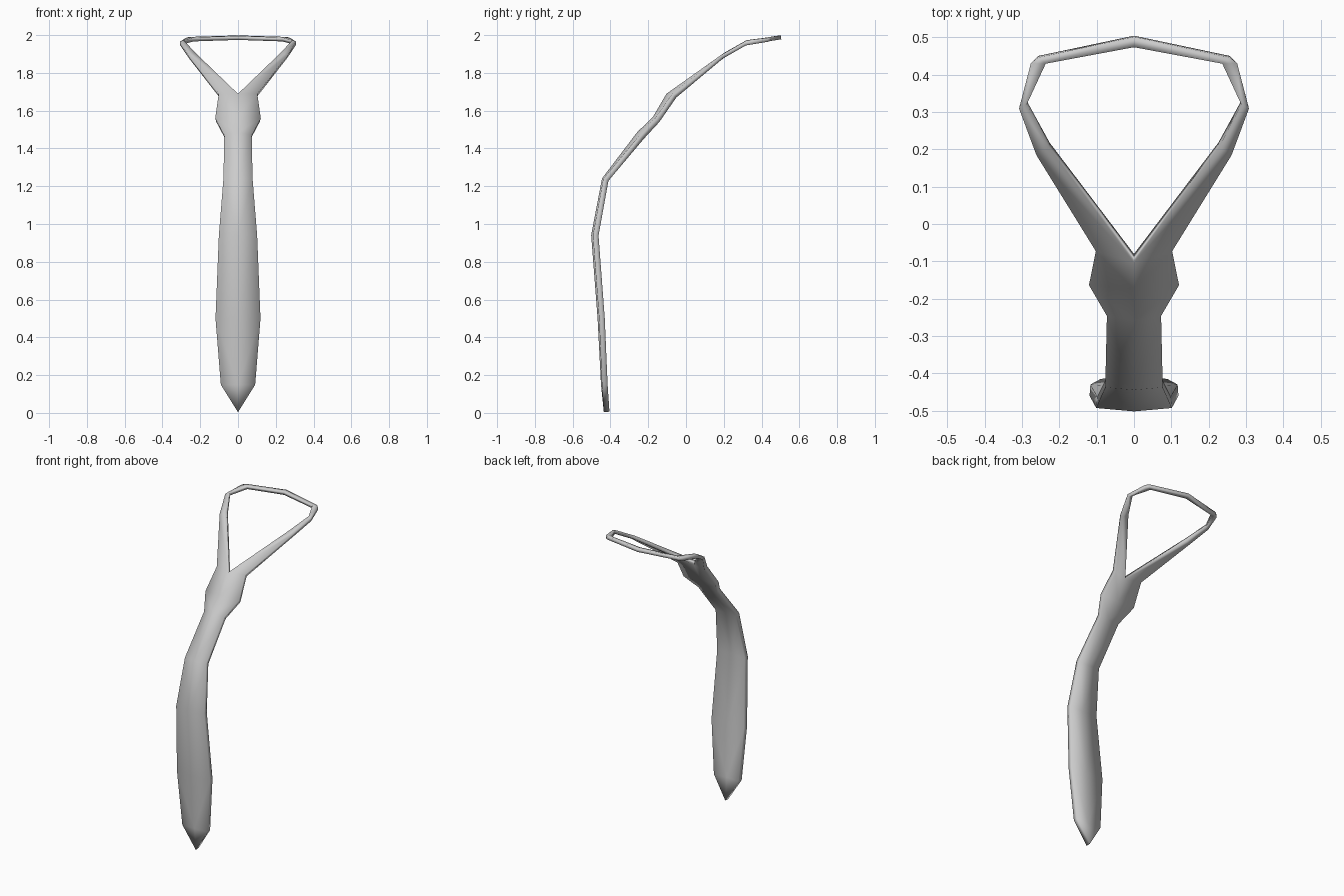
import bpy

cube = bpy.data.objects.get("Cube")
if cube:
    bpy.data.objects.remove(cube)

# One grey fabric
fabric = bpy.data.materials.new("grey fabric")
fabric.use_nodes = True
grey = (0.6, 0.6, 0.6, 1)
fabric.diffuse_color = grey
fabric.node_tree.nodes["Principled BSDF"].inputs["Base Color"].default_value = grey

# Left half as pairs of rails: outer edge, then centre line / inner loop edge
tip = (0, -0.42, 0.005)
blade = [
    ((0.09, -0.43, 0.15), (0, -0.435, 0.15)),
    ((0.118, -0.445, 0.5), (0, -0.453, 0.5)),
    ((0.10, -0.478, 0.94), (0, -0.487, 0.94)),
    ((0.075, -0.424, 1.235), (0, -0.431, 1.235)),
    ((0.07, -0.235, 1.46), (0, -0.248, 1.475)),
    ((0.118, -0.152, 1.55), (0, -0.162, 1.56)),
    ((0.10, -0.062, 1.68), (0, -0.092, 1.68)),
]
strap = [
    ((0.26, 0.19, 1.885), (0.227, 0.212, 1.90)),
    ((0.307, 0.313, 1.955), (0.286, 0.323, 1.963)),
    ((0.275, 0.432, 1.975), (0.24, 0.43, 1.977)),
    ((0.257, 0.45, 1.98), (0.235, 0.43, 1.977)),
    ((0, 0.503, 1.988), (0, 0.475, 1.985)),
]
strap[2:4] = [((0.275, 0.432, 1.975), (0.236, 0.431, 1.977)),
              ((0.257, 0.448, 1.98), (0.236, 0.431, 1.977))]

verts, faces = [], []


def vertex(p):
    if p not in verts:
        verts.append(p)
    return verts.index(p)


rows = [(tip, tip)] + blade + strap
for (o1, i1), (o2, i2) in zip(rows, rows[1:]):
    loop = [vertex(p) for p in (i1, o1, o2, i2)]
    faces.append(list(dict.fromkeys(loop)))

mesh = bpy.data.meshes.new("necktie")
mesh.from_pydata(verts, [], faces)
mesh.materials.append(fabric)
tie = bpy.data.objects.new("necktie", mesh)
bpy.context.collection.objects.link(tie)

# Thick blade, thinner neck loop
group = tie.vertex_groups.new(name="thickness")
for v in mesh.vertices:
    group.add([v.index], 0.7 if v.co.z > 1.8 else 1.0, "REPLACE")

mirror = tie.modifiers.new("mirror", "MIRROR")
mirror.use_clip = True
solid = tie.modifiers.new("cloth thickness", "SOLIDIFY")
solid.thickness = 0.03
solid.offset = 0
solid.vertex_group = "thickness"
for p in mesh.polygons:
    p.use_smooth = True
